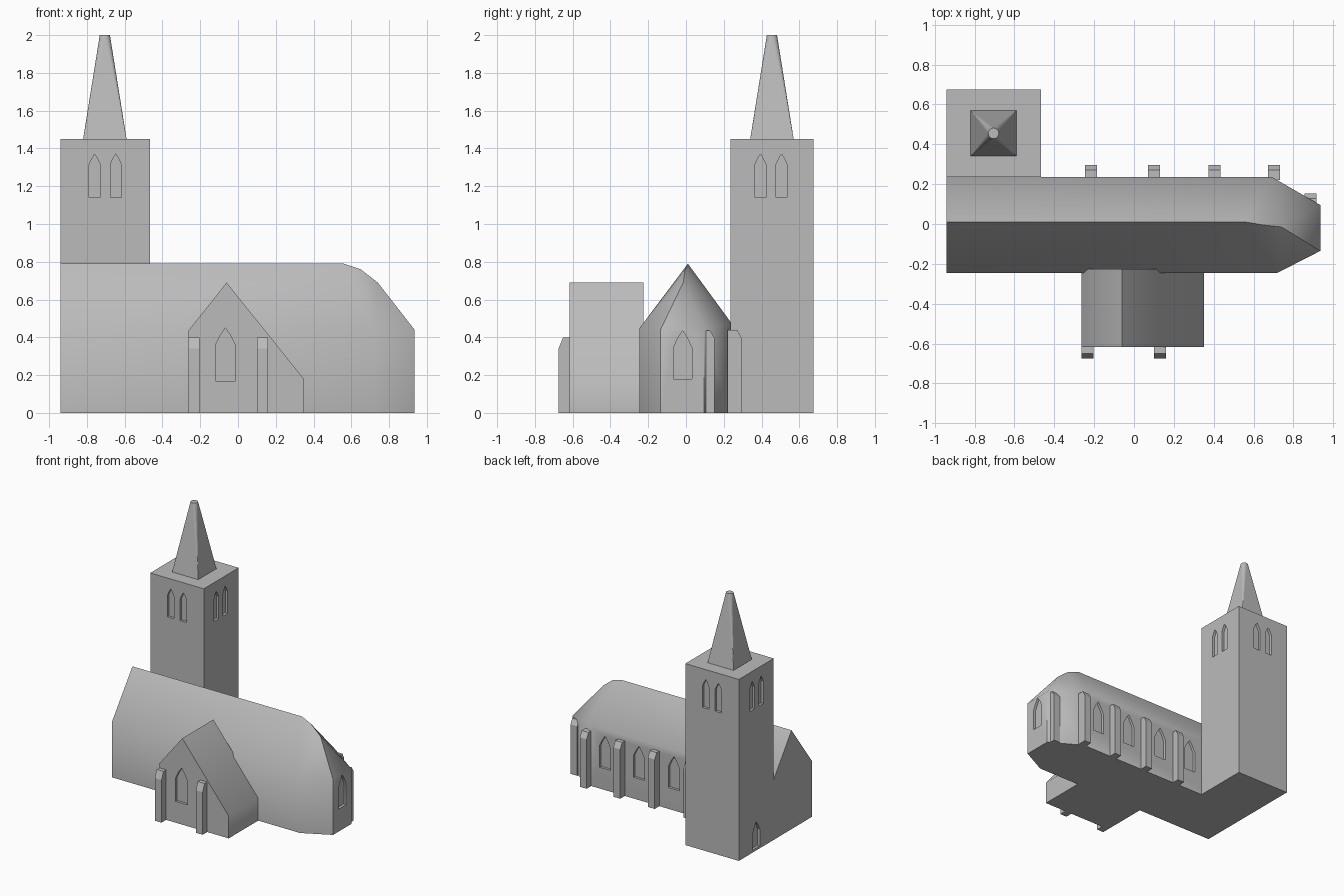
import bpy, bmesh, math
from mathutils import Vector

if "Cube" in bpy.data.objects:
    bpy.data.objects.remove(bpy.data.objects["Cube"])

stone = bpy.data.materials.new("grey stone")
stone.diffuse_color = (0.5, 0.5, 0.5, 1)
stone.use_nodes = True
stone.node_tree.nodes["Principled BSDF"].inputs["Base Color"].default_value = stone.diffuse_color


def prism(bm, pts, offset):
    """Closed solid: polygon pts swept along offset."""
    a = [bm.verts.new(p) for p in pts]
    b = [bm.verts.new(Vector(p) + Vector(offset)) for p in pts]
    n = len(a)
    bm.faces.new(a)
    bm.faces.new(b[::-1])
    for i in range(n):
        bm.faces.new((a[i], b[i], b[(i + 1) % n], a[(i + 1) % n]))


def finish(name, bm):
    bmesh.ops.recalc_face_normals(bm, faces=bm.faces)
    me = bpy.data.meshes.new(name)
    bm.to_mesh(me)
    bm.free()
    me.materials.append(stone)
    ob = bpy.data.objects.new(name, me)
    bpy.context.collection.objects.link(ob)
    return ob


def carve(ob, windows, depth=0.02):
    """Cut pointed recesses; window = (axis, wall, outward sign, centre, width, z0, spring, z1)."""
    bm = bmesh.new()
    for axis, wall, sign, c, w, z0, zs, z1 in windows:
        h = w / 2
        shape = [(c - h, z0), (c + h, z0), (c + h, zs), (c + h * 0.5, zs + (z1 - zs) * 0.58),
                 (c, z1), (c - h * 0.5, zs + (z1 - zs) * 0.58), (c - h, zs)]
        s = wall - sign * depth
        d = sign * (depth + 0.03)
        if axis == 'x':
            prism(bm, [(s, u, z) for u, z in shape], (d, 0, 0))
        else:
            prism(bm, [(u, s, z) for u, z in shape], (0, d, 0))
    cutter = finish("window_cutter", bm)
    cutter.hide_render = True
    mod = ob.modifiers.new("windows", 'BOOLEAN')
    mod.operation = 'DIFFERENCE'
    mod.solver = 'EXACT'
    mod.object = cutter
    bpy.context.view_layer.objects.active = ob
    bpy.ops.object.modifier_apply(modifier=mod.name)
    bpy.data.objects.remove(cutter)


def smooth(ob, degrees):
    ob.data.shade_smooth()
    ob.data.set_sharp_from_angle(angle=math.radians(degrees))


# Nave with polygonal apse at the east end
bm = bmesh.new()
south = [(-0.94, -0.245, 0.45), (0.72, -0.245, 0.45), (0.935, -0.135, 0.44)]
north = [(-0.94, 0.237, 0.48), (0.69, 0.237, 0.48), (0.935, 0.095, 0.44)]
ridge = [bm.verts.new(p) for p in
         [(-0.94, 0.01, 0.79), (0.56, 0.01, 0.79), (0.65, -0.005, 0.76), (0.74, -0.015, 0.69)]]
sides = []
for side in (south, north):
    e = [bm.verts.new(p) for p in side]
    g = [bm.verts.new((p[0], p[1], 0)) for p in side]
    for i in range(2):
        bm.faces.new((g[i], g[i + 1], e[i + 1], e[i]))
    bm.faces.new((e[0], e[1], ridge[1], ridge[0]))
    bm.faces.new((e[1], ridge[2], ridge[1]))
    bm.faces.new((e[1], ridge[3], ridge[2]))
    bm.faces.new((e[1], e[2], ridge[3]))
    sides.append((e, g))
(es, gs), (en, gn) = sides
bm.faces.new((gs[2], gn[2], en[2], es[2]))
bm.faces.new((es[2], en[2], ridge[3]))
bm.faces.new((gs[0], es[0], ridge[0], en[0], gn[0]))
bm.faces.new(gs + gn[::-1])
nave = finish("nave", bm)
carve(nave, [('y', 0.237, 1, x, 0.10, 0.17, 0.34, 0.43) for x in (-0.35, -0.06, 0.25, 0.55)]
      + [('x', 0.935, 1, -0.018, 0.097, 0.18, 0.345, 0.435)])
smooth(nave, 45)

# South porch wing with uneven gable
bm = bmesh.new()
prism(bm, [(x, -0.617, z) for x, z in
           [(-0.263, 0), (0.35, 0), (0.35, 0.178), (-0.06, 0.69), (-0.263, 0.435)]], (0, 0.392, 0))
wing = finish("side_wing", bm)
carve(wing, [('y', -0.617, -1, -0.067, 0.105, 0.17, 0.36, 0.45)])
smooth(wing, 45)

# Tower with paired belfry openings and a west door
bm = bmesh.new()
prism(bm, [(-0.94, 0.235, 0), (-0.467, 0.235, 0), (-0.467, 0.675, 0), (-0.94, 0.675, 0)], (0, 0, 1.45))
tower = finish("tower", bm)
openings = [('x', -0.94, -1, 0.455, 0.09, 0.02, 0.15, 0.23)]
for k in (-1, 1):
    for axis, wall, sign, mid in (('y', 0.235, -1, -0.703), ('y', 0.675, 1, -0.703),
                                  ('x', -0.94, -1, 0.45), ('x', -0.467, 1, 0.45)):
        openings.append((axis, wall, sign, mid + k * 0.056, 0.058, 1.14, 1.315, 1.37))
carve(tower, openings)

# Spire: square base tapering to a small round tip
bm = bmesh.new()
cx, cy, n = -0.705, 0.455, 16
base = [bm.verts.new((cx + sx * 0.115, cy + sy * 0.115, 1.45))
        for sx, sy in ((1, 1), (-1, 1), (-1, -1), (1, -1))]
tip = [bm.verts.new((cx + 0.027 * math.cos(math.tau * i / n + math.pi / 4 - math.pi / 4),
                     cy + 0.027 * math.sin(math.tau * i / n), 2.0)) for i in range(n)]
for q in range(4):
    for i in range(4):
        bm.faces.new((base[q], tip[(q * 4 + i + 1) % n], tip[q * 4 + i]))
    bm.faces.new((base[q], base[(q + 1) % 4], tip[(q * 4 + 4) % n]))
bm.faces.new(tip)
bm.faces.new(base[::-1])
finish("spire", bm)

# Buttresses with sloped heads: (left x, wall y, outer y, shoulder z, top z)
buttresses = [(x, 0.22, 0.295, 0.395, 0.44) for x in (-0.245, 0.07, 0.375, 0.672)]
buttresses += [(0.855, 0.09, 0.152, 0.395, 0.435)]
buttresses += [(x, -0.6, -0.675, 0.34, 0.40) for x in (-0.263, 0.10)]
for i, (x, wall, out, z0, z1) in enumerate(buttresses):
    s = 1 if out > wall else -1
    bm = bmesh.new()
    prism(bm, [(x, wall, 0), (x, out, 0), (x, out, z0), (x, out - s * 0.024, z1), (x, wall, z1)],
          (0.06, 0, 0))
    finish("buttress_%d" % (i + 1), bm)
